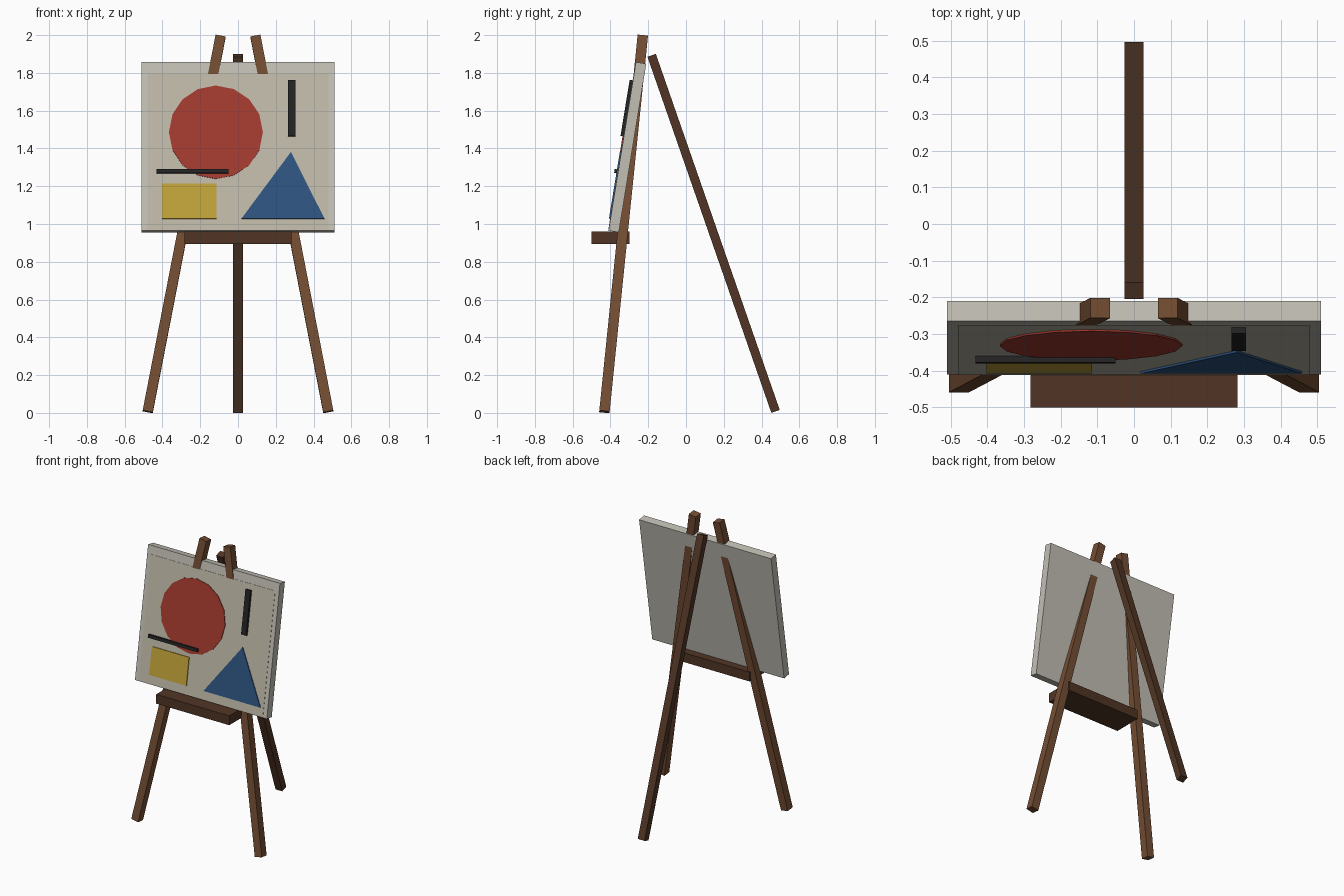
import bpy, bmesh, math
from mathutils import Vector, Matrix

if "Cube" in bpy.data.objects:
    bpy.data.objects.remove(bpy.data.objects["Cube"])


def material(name, rgb):
    m = bpy.data.materials.new(name)
    m.diffuse_color = (*rgb, 1)
    m.use_nodes = True
    m.node_tree.nodes["Principled BSDF"].inputs["Base Color"].default_value = m.diffuse_color
    return m


WOOD = material("wood", (0.175, 0.075, 0.033))
DARK_WOOD = material("dark_wood", (0.082, 0.036, 0.018))
EDGE = material("board_edge", (0.54, 0.52, 0.46))
CANVAS = material("canvas", (0.52, 0.48, 0.39))
RED = material("red_paint", (0.37, 0.044, 0.028))
YELLOW = material("yellow_paint", (0.53, 0.36, 0.04))
BLUE = material("blue_paint", (0.027, 0.087, 0.216))
BLACK = material("black_paint", (0.017, 0.017, 0.017))


def finish(name, bm, mat, matrix=Matrix()):
    bmesh.ops.recalc_face_normals(bm, faces=bm.faces)
    me = bpy.data.meshes.new(name)
    bm.to_mesh(me)
    bm.free()
    ob = bpy.data.objects.new(name, me)
    ob.matrix_world = matrix
    me.materials.append(mat)
    bpy.context.collection.objects.link(ob)
    return ob


def box(name, size, mat, matrix):
    bm = bmesh.new()
    bmesh.ops.create_cube(bm, size=1)
    bmesh.ops.scale(bm, vec=size, verts=bm.verts)
    return finish(name, bm, mat, matrix)


def beam(name, start, end, width, depth, mat):
    """Square-ended bar between two points, its width kept level with x."""
    a, b = Vector(start), Vector(end)
    z = (b - a).normalized()
    y = z.cross(Vector((1, 0, 0))).normalized()
    x = y.cross(z)
    m = Matrix((x, y, z)).transposed().to_4x4()
    m.translation = (a + b) / 2
    return box(name, (width, depth, (b - a).length), mat, m)


# Easel frame
for side, s in (("left", -1), ("right", 1)):
    beam(f"{side}_front_leg", (s * 0.478, -0.432, 0.006), (s * 0.092, -0.229, 1.995),
         0.054, 0.055, WOOD)
beam("rear_leg", (0, 0.474, 0.008), (0, -0.182, 1.893), 0.052, 0.047, DARK_WOOD)
box("tray", (0.565, 0.2, 0.065), DARK_WOOD, Matrix.Translation((0, -0.4, 0.927)))

# Leaning board: local x across, y into the board, z up its face; origin mid-front
TILT = math.atan2(0.145, 0.89)
MID_Z = 1.411
FACE = Matrix.Translation((0, -0.3375, MID_Z)) @ Matrix.Rotation(-TILT, 4, "X")
box("board", (1.02, 0.055, 0.904), EDGE, FACE @ Matrix.Translation((0, 0.0275, 0)))


def painted(name, points, height, mat):
    """Flat shape on the board face, outlined in front-view x and z."""
    bm = bmesh.new()
    rings = [[bm.verts.new((x, y, (z - MID_Z) / math.cos(TILT))) for x, z in points]
             for y in (0.004, -height)]
    n = len(points)
    for ring in rings:
        bm.faces.new(ring)
    for i in range(n):
        j = (i + 1) % n
        bm.faces.new((rings[0][i], rings[0][j], rings[1][j], rings[1][i]))
    return finish(name, bm, mat, FACE)


def rect(x0, x1, z0, z1):
    return [(x0, z0), (x1, z0), (x1, z1), (x0, z1)]


# Canvas and the painted shapes
painted("canvas", rect(-0.48, 0.48, 0.966, 1.80), 0.002, CANVAS)
circle = [(-0.117 + 0.249 * math.sin(math.tau * i / 16),
           1.485 + 0.247 * math.cos(math.tau * i / 16)) for i in range(16)]
painted("red_disc", circle, 0.007, RED)
painted("yellow_rectangle", rect(-0.402, -0.115, 1.027, 1.214), 0.008, YELLOW)
painted("blue_triangle", [(0.018, 1.027), (0.458, 1.027), (0.28, 1.38)], 0.008, BLUE)
painted("black_upright_bar", rect(0.266, 0.305, 1.464, 1.76), 0.018, BLACK)
painted("black_level_bar", rect(-0.432, -0.05, 1.267, 1.288), 0.02, BLACK)
